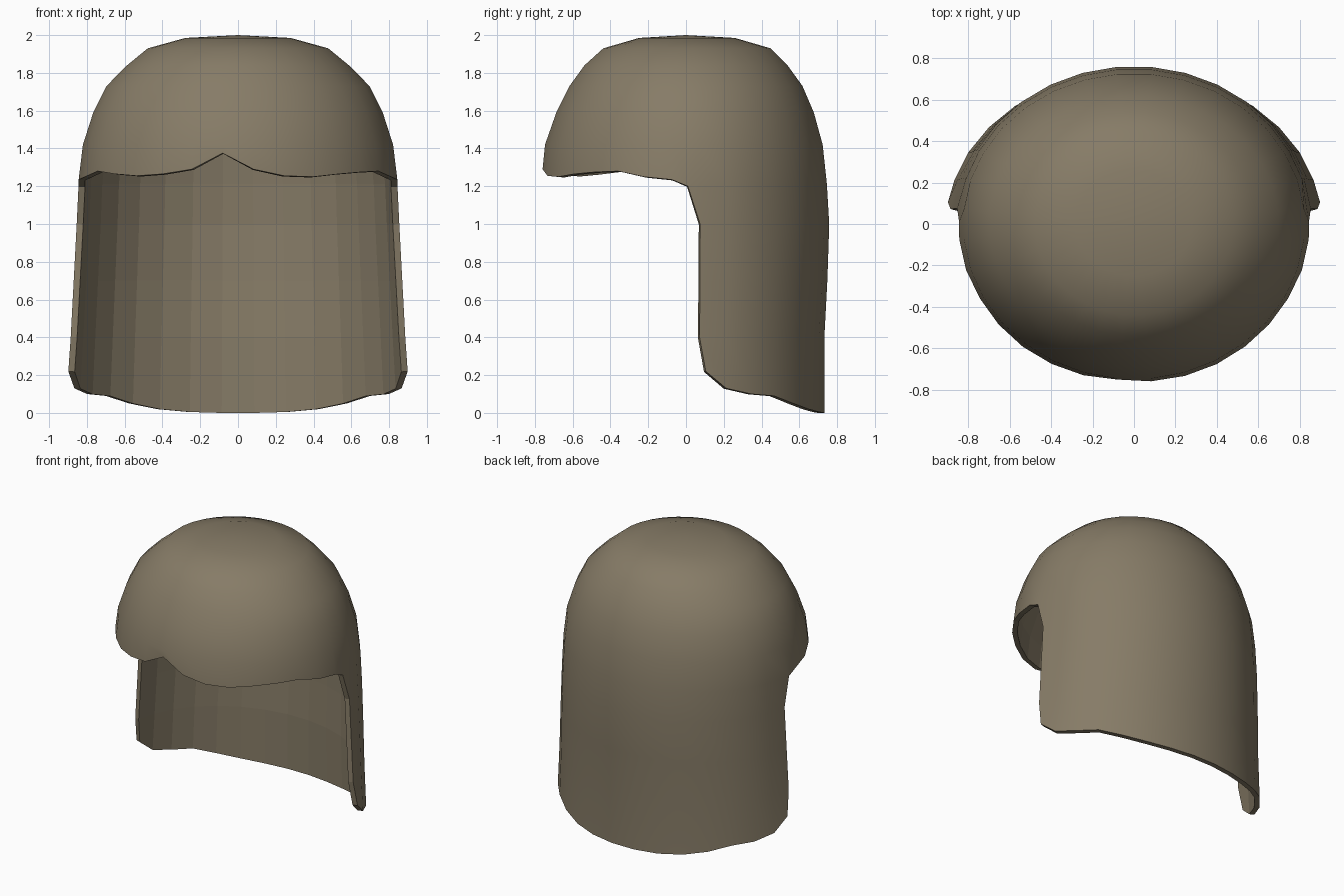
import bpy, bmesh, math

if "Cube" in bpy.data.objects:
    bpy.data.objects.remove(bpy.data.objects["Cube"])

N = 32  # columns around the head, half-step offset from the front

# profile: height, half width, front depth, back depth
PROFILE = [(2.0, 0, 0, 0), (1.985, .28, .25, .26), (1.93, .48, .44, .45),
           (1.84, .59, .54, .54), (1.73, .70, .62, .62), (1.59, .77, .69, .68),
           (1.42, .825, .75, .727), (1.25, .847, .767, .747), (1.0, .858, .767, .762),
           (.7, .874, .76, .752), (.4, .89, .75, .736), (.2, .904, .74, .736),
           (0, .908, .74, .736)]

# hem heights from the front centre outwards, and from the side to the back centre
HEM_RIGHT = [1.29, 1.255, 1.25, 1.265, 1.275, 1.28, 1.25, 1.235]
HEM_LEFT = [1.375, 1.29, 1.265, 1.255, 1.265, 1.28, 1.25, 1.235]
NECK_HEM = [.22, .13, .10, .09, .05, .02, .005, 0]


def radii(z):
    for a, b in zip(PROFILE, PROFILE[1:]):
        if z >= b[0]:
            t = (a[0] - z) / (a[0] - b[0])
            return [p + (q - p) * t for p, q in zip(a[1:], b[1:])]
    return PROFILE[-1][1:]


def point(i, z):
    a = 2 * math.pi * (i + .5) / N
    rx, rf, rb = radii(z)
    y = -math.cos(a)
    return [rx * math.sin(a), y * (rb if y > 0 else rf), z]


def column(i):
    """Heights down one column; neck columns run on below the dome."""
    dome = [p[0] for p in PROFILE[1:7]]
    if i < 8:
        return dome + [HEM_RIGHT[i]]
    if i >= 24:
        return dome + [HEM_LEFT[31 - i]]
    bottom = NECK_HEM[i - 8 if i < 16 else 23 - i]
    return dome + [1.215, 1.0, .7, .4, bottom]


bm = bmesh.new()
crown = bm.verts.new((0, 0, 2))
cols = []
for i in range(N):
    verts = []
    for r, z in enumerate(column(i)):
        p = point(i, z)
        if i in (8, 23):  # front edges of the neck curtain
            if r == 6:
                p[1], p[2] = .01, 1.2
            elif r == 10:
                p[1] = .105
        verts.append(bm.verts.new(p))
    cols.append(verts)
for i in range(N):
    a, b = cols[i], cols[(i + 1) % N]
    bm.faces.new((crown, a[0], b[0]))
    for r in range(min(len(a), len(b)) - 1):
        bm.faces.new((a[r], a[r + 1], b[r + 1], b[r]))
bmesh.ops.recalc_face_normals(bm, faces=bm.faces)
bm.normal_update()
if crown.link_faces[0].normal.z < 0:
    bmesh.ops.reverse_faces(bm, faces=bm.faces)
outer_count = len(bm.faces)

mesh = bpy.data.meshes.new("helmet_shell")
bm.to_mesh(mesh)
bm.free()
shell = bpy.data.objects.new("helmet_shell", mesh)
bpy.context.collection.objects.link(shell)
bpy.context.view_layer.objects.active = shell
shell.select_set(True)

# wall thickness, inwards
mod = shell.modifiers.new("thickness", 'SOLIDIFY')
mod.thickness = .035
mod.offset = -1
bpy.ops.object.modifier_apply(modifier=mod.name)

# smooth outside, faceted lining and sharp rim
bpy.ops.object.shade_smooth_by_angle(angle=math.radians(40))
for k, poly in enumerate(shell.data.polygons):
    poly.use_smooth = k < outer_count

mat = bpy.data.materials.new("drab_brown")
mat.diffuse_color = (.24, .2, .135, 1)
mat.use_nodes = True
mat.node_tree.nodes["Principled BSDF"].inputs["Base Color"].default_value = mat.diffuse_color
shell.data.materials.append(mat)
